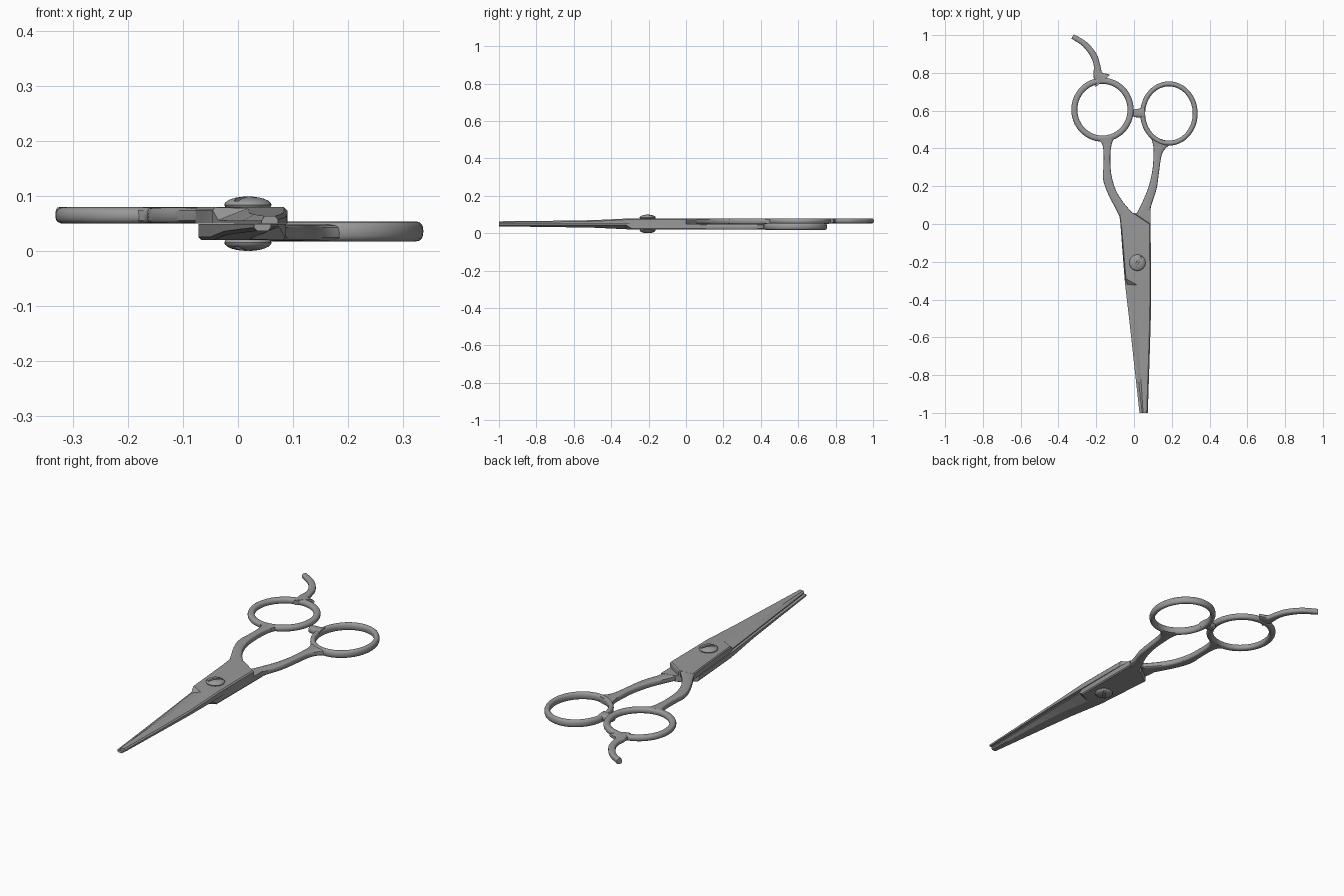
import bpy, bmesh, math
from mathutils import Vector, Matrix

if "Cube" in bpy.data.objects:
    bpy.data.objects.remove(bpy.data.objects["Cube"])

steel = bpy.data.materials.new("brushed_steel")
steel.diffuse_color = (0.32, 0.32, 0.32, 1)
steel.use_nodes = True
steel.node_tree.nodes["Principled BSDF"].inputs["Base Color"].default_value = steel.diffuse_color


def finish(name, bm, angle=35):
    bmesh.ops.recalc_face_normals(bm, faces=bm.faces)
    me = bpy.data.meshes.new(name)
    bm.to_mesh(me)
    bm.free()
    me.materials.append(steel)
    ob = bpy.data.objects.new(name, me)
    bpy.context.collection.objects.link(ob)
    bpy.ops.object.select_all(action='DESELECT')
    ob.select_set(True)
    bpy.context.view_layer.objects.active = ob
    bpy.ops.object.shade_smooth_by_angle(angle=math.radians(angle))
    return ob


def skin(name, rings, closed=False, angle=35):
    """Join equal-length rings of points into a surface."""
    bm = bmesh.new()
    vs = [[bm.verts.new(p) for p in r] for r in rings]
    n = len(vs[0])
    for i in range(len(vs) if closed else len(vs) - 1):
        a, b = vs[i], vs[(i + 1) % len(vs)]
        for j in range(n):
            k = (j + 1) % n
            bm.faces.new((a[j], a[k], b[k], b[j]))
    if not closed:
        bm.faces.new(vs[0])
        bm.faces.new(vs[-1])
    return finish(name, bm, angle)


def section(centre, side, hw, z0, z1, power=0.7, n=16):
    """Rounded cross-section across a path."""
    def f(v):
        return math.copysign(abs(v) ** power, v)
    return [(centre[0] + side[0] * hw * f(math.cos(t)),
             centre[1] + side[1] * hw * f(math.cos(t)),
             (z0 + z1) / 2 + (z1 - z0) / 2 * f(math.sin(t)))
            for t in (2 * math.pi * i / n for i in range(n))]


def smooth_path(pts, steps=5):
    """Catmull-Rom through rows of numbers."""
    p = [Vector(q) for q in pts]
    p = [p[0] * 2 - p[1]] + p + [p[-1] * 2 - p[-2]]
    out = []
    for i in range(1, len(p) - 2):
        a, b, c, d = p[i - 1:i + 3]
        for s in range(steps):
            t = s / steps
            out.append(0.5 * (2 * b + (c - a) * t + (2 * a - 5 * b + 4 * c - d) * t * t
                              + (3 * b - a - 3 * c + d) * t ** 3))
    return out + [p[-2]]


def bar(name, rows, z0, z1, power=0.6):
    """Rows of x, y, half width."""
    pts = smooth_path(rows)
    rings = []
    for i, p in enumerate(pts):
        d = pts[min(i + 1, len(pts) - 1)] - pts[max(i - 1, 0)]
        side = Vector((d.y, -d.x)).normalized()
        rings.append(section(p, side, p.z, z0, z1, power))
    return skin(name, rings)


def finger_ring(name, cx, cy, rx, ry, hw, z0, z1):
    rings = []
    for i in range(56):
        t = 2 * math.pi * i / 56
        rings.append(section((cx + rx * math.cos(t), cy + ry * math.sin(t)),
                             (math.cos(t), math.sin(t)), hw, z0, z1, 0.85))
    skin(name, rings, closed=True)


def blade(name, rows, zin):
    """Rows: spine x, y, edge x, y, outer z, hollow width, edge thickness."""
    rings = []
    for sx, sy, ex, ey, zo, hollow, thick in rows:
        s, e = Vector((sx, sy)), Vector((ex, ey))
        d = (e - s).normalized()
        m, b = e - d * hollow, s + d * 0.006
        sign = 1 if zo > zin else -1
        rings.append([(*s, zin), (*s, zo - sign * 0.006), (*b, zo), (*m, zo),
                      (*e, zin + sign * thick), (*e, zin)])
    skin(name, rings, angle=20)


# Finger rings
finger_ring("left_finger_ring", -0.167, 0.605, 0.149, 0.153, 0.016, 0.05, 0.08)
finger_ring("right_finger_ring", 0.185, 0.585, 0.139, 0.157, 0.013, 0.018, 0.054)

# Handles
bar("left_handle", [(-0.147, 0.458, 0.05), (-0.143, 0.425, 0.026), (-0.143, 0.37, 0.018),
                    (-0.143, 0.30, 0.019), (-0.14, 0.24, 0.024), (-0.117, 0.17, 0.023),
                    (-0.078, 0.10, 0.026), (-0.035, 0.035, 0.036)], 0.05, 0.08, 0.5)
bar("right_handle", [(0.145, 0.447, 0.06), (0.133, 0.405, 0.032), (0.124, 0.36, 0.021),
                     (0.115, 0.28, 0.018), (0.098, 0.19, 0.022),
                     (0.069, 0.11, 0.025), (0.045, 0.04, 0.034)], 0.019, 0.049, 0.5)

# Finger rest on the left ring
bar("finger_rest", [(-0.165, 0.757, 0.05), (-0.19, 0.79, 0.026), (-0.196, 0.84, 0.017),
                    (-0.215, 0.895, 0.017), (-0.262, 0.953, 0.015),
                    (-0.325, 0.993, 0.013)], 0.053, 0.08, 0.7)

# Bumper between the rings
bar("bumper", [(0.058, 0.59, 0.032), (0.035, 0.588, 0.024), (0.012, 0.587, 0.022),
               (-0.006, 0.587, 0.018)], 0.026, 0.056, 0.6)

# Blades
blade("upper_blade", [
    (0.0, 0.058, -0.078, 0.05, 0.08, 0.004, 0.024),
    (0.088, 0.0, -0.068, -0.03, 0.08, 0.004, 0.024),
    (0.09, -0.29, -0.046, -0.29, 0.08, 0.004, 0.024),
    (0.09, -0.33, -0.036, -0.32, 0.078, 0.055, 0.006),
    (0.089, -0.5, -0.015, -0.5, 0.070, 0.035, 0.005),
    (0.083, -0.7, 0.009, -0.7, 0.067, 0.02, 0.005),
    (0.073, -1.0, 0.043, -1.0, 0.064, 0.005, 0.005)], 0.0505)
blade("lower_blade", [
    (0.0, 0.055, 0.087, 0.075, 0.02, 0.004, 0.024),
    (-0.072, 0.0, 0.087, 0.0, 0.02, 0.004, 0.024),
    (-0.05, -0.29, 0.086, -0.29, 0.02, 0.004, 0.024),
    (-0.046, -0.33, 0.075, -0.32, 0.022, 0.055, 0.006),
    (-0.026, -0.5, 0.073, -0.5, 0.030, 0.035, 0.005),
    (-0.004, -0.7, 0.068, -0.7, 0.033, 0.02, 0.005),
    (0.029, -1.0, 0.06, -1.0, 0.037, 0.005, 0.005)], 0.0495)

# Pivot screw heads, each with a cut slot
for name, zr, up in (("top_screw", 0.08, 1), ("bottom_screw", 0.02, -1)):
    prof = [(0.036, -0.006), (0.041, 0.0), (0.043, 0.004)]
    prof += [(0.043 * math.cos(a), 0.004 + 0.0155 * math.sin(a))
             for a in (math.radians(d) for d in (15, 30, 45, 60, 75, 87))]
    rings = [[(0.018 + r * math.cos(t), -0.205 + r * math.sin(t), zr + up * z)
              for t in (2 * math.pi * i / 32 for i in range(32))] for r, z in prof]
    screw = skin(name, rings, angle=40)
    bm = bmesh.new()
    bmesh.ops.create_cube(bm, size=1, matrix=Matrix.Translation((0.018, -0.205, zr + up * 0.021))
                          @ Matrix.Rotation(math.radians(55), 4, 'Z')
                          @ Matrix.Diagonal((0.12, 0.011, 0.02, 1)))
    cutter = finish(name + "_slot_cutter", bm)
    cutter.hide_render = True
    cutter.hide_set(True)
    mod = screw.modifiers.new("slot", 'BOOLEAN')
    mod.object = cutter
    mod.operation = 'DIFFERENCE'
    mod.solver = 'EXACT'
